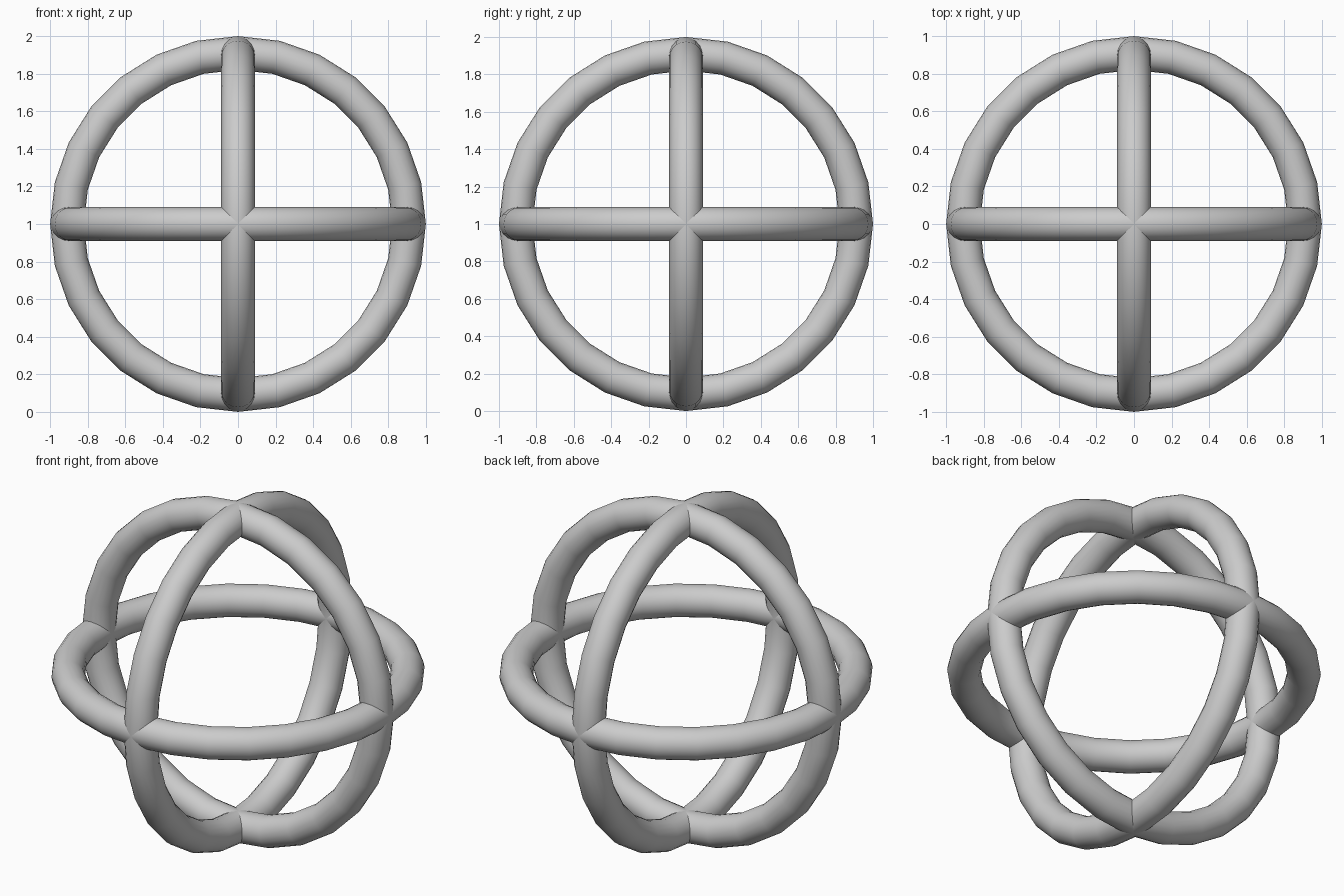
import bpy
from math import pi

if "Cube" in bpy.data.objects:
    bpy.data.objects.remove(bpy.data.objects["Cube"])

MINOR = 0.09
MAJOR = 1.0 - MINOR

# Three equal rings crossing at right angles, one per axis plane
for name, rot in (("horizontal_ring", (0, 0, 0)),
                  ("front_ring", (pi / 2, 0, 0)),
                  ("side_ring", (0, pi / 2, 0))):
    bpy.ops.mesh.primitive_torus_add(
        major_segments=28, minor_segments=20,
        major_radius=MAJOR, minor_radius=MINOR,
        location=(0, 0, 1), rotation=rot)
    bpy.context.object.name = name
    bpy.ops.object.shade_smooth()
